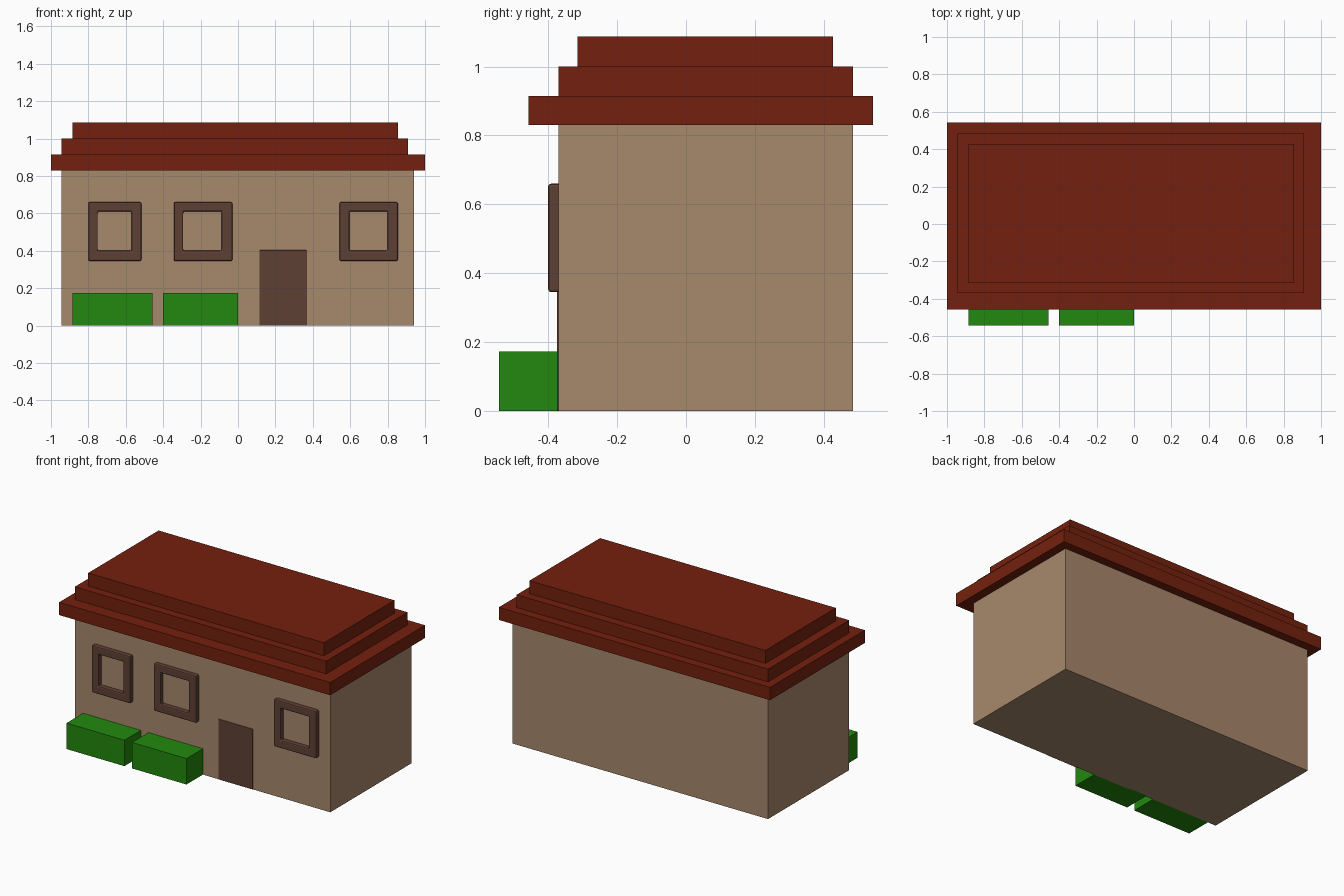
import bpy
import bmesh

cube = bpy.data.objects.get("Cube")
if cube:
    bpy.data.objects.remove(cube, do_unlink=True)


def material(name, rgb):
    mat = bpy.data.materials.new(name)
    mat.use_nodes = True
    mat.diffuse_color = (*rgb, 1)
    bsdf = next(n for n in mat.node_tree.nodes if n.type == 'BSDF_PRINCIPLED')
    bsdf.inputs["Base Color"].default_value = (*rgb, 1)
    return mat


TAN = material("tan wall", (0.386, 0.246, 0.147))
RED = material("red roof", (0.175, 0.0144, 0.0044))
GREEN = material("green hedge", (0.016, 0.246, 0.0044))
BROWN = material("brown trim", (0.114, 0.051, 0.036))


def finish(name, bm, mat, bevel=0.0):
    bmesh.ops.recalc_face_normals(bm, faces=bm.faces)
    mesh = bpy.data.meshes.new(name)
    bm.to_mesh(mesh)
    bm.free()
    mesh.materials.append(mat)
    obj = bpy.data.objects.new(name, mesh)
    bpy.context.collection.objects.link(obj)
    if bevel:
        mod = obj.modifiers.new("soft edges", 'BEVEL')
        mod.width = bevel
        mod.segments = 2
        mod.limit_method = 'ANGLE'
    return obj


def box(name, xs, ys, zs, mat, bevel=0.0):
    """Box spanning the given ranges."""
    bm = bmesh.new()
    bmesh.ops.create_cube(bm, size=1)
    for v in bm.verts:
        for i, (lo, hi) in enumerate((xs, ys, zs)):
            v.co[i] = lo if v.co[i] < 0 else hi
    return finish(name, bm, mat, bevel)


def frame(name, outer_x, outer_z, inner_x, inner_z, ys, mat, bevel):
    """Rectangular ring, extruded front to back."""
    def loop(xs, zs):
        corners = ((0, 0), (1, 0), (1, 1), (0, 1))
        return [bm.verts.new((xs[a], ys[0], zs[b])) for a, b in corners]

    bm = bmesh.new()
    outer, inner = loop(outer_x, outer_z), loop(inner_x, inner_z)
    faces = []
    for i in range(4):
        j = (i + 1) % 4
        faces.append(bm.faces.new((outer[i], outer[j], inner[j], inner[i])))
    ext = bmesh.ops.extrude_face_region(bm, geom=faces, use_keep_orig=True)
    for v in ext["geom"]:
        if isinstance(v, bmesh.types.BMVert):
            v.co.y = ys[1]
    return finish(name, bm, mat, bevel)


FRONT = -0.37

# House body
box("walls", (-0.945, 0.94), (FRONT, 0.485), (0, 0.83), TAN)

# Stepped roof, bottom to top
tiers = (
    ("roof_lower", (-1, 1), (-0.457, 0.543), (0.83, 0.915)),
    ("roof_middle", (-0.945, 0.91), (-0.37, 0.485), (0.915, 1.0)),
    ("roof_top", (-0.885, 0.855), (-0.315, 0.427), (1.0, 1.087)),
)
for name, xs, ys, zs in tiers:
    box(name, xs, ys, zs, RED)

# Window frames around the bare wall
windows = (
    ("window_right", (-0.80, -0.517), (-0.75, -0.57)),
    ("window_middle", (-0.343, -0.03), (-0.293, -0.087)),
    ("window_left", (0.543, 0.855), (0.595, 0.80)),
)
for name, ox, ix in windows:
    frame(name, ox, (0.345, 0.66), ix, (0.4, 0.61), (-0.40, FRONT + 0.015), BROWN, 0.008)

# Door, almost flush with the wall
box("door", (0.115, 0.37), (FRONT - 0.005, FRONT + 0.02), (0, 0.403), BROWN, 0.004)

# Hedges
for name, xs in (("hedge_right", (-0.885, -0.458)), ("hedge_middle", (-0.402, 0.0))):
    box(name, xs, (-0.543, FRONT + 0.01), (0, 0.173), GREEN)
